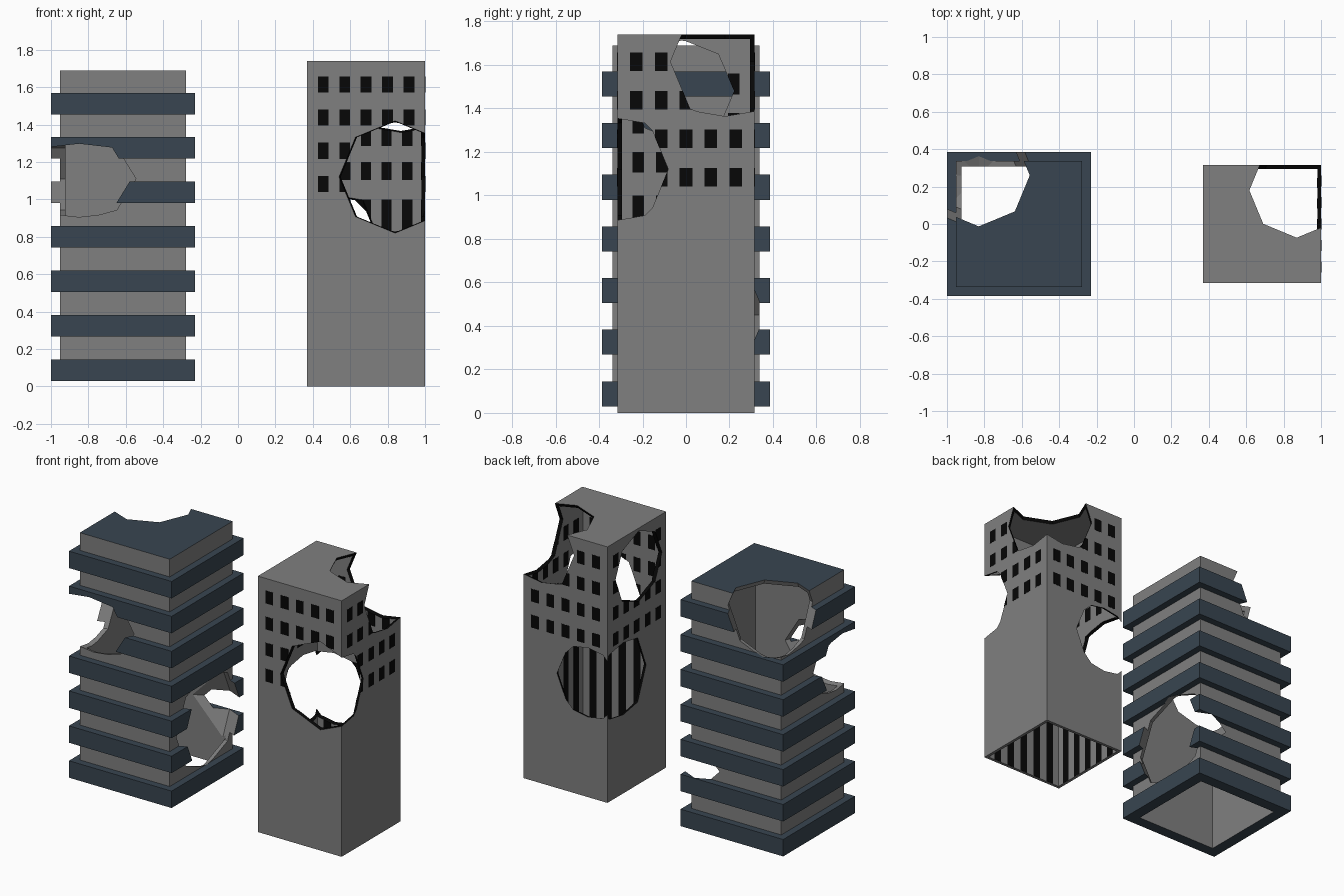
import bpy, bmesh
from mathutils import Matrix, Vector

if "Cube" in bpy.data.objects:
    bpy.data.objects.remove(bpy.data.objects["Cube"])


def material(name, rgb):
    m = bpy.data.materials.new(name)
    m.diffuse_color = (*rgb, 1)
    m.use_nodes = True
    m.node_tree.nodes["Principled BSDF"].inputs["Base Color"].default_value = m.diffuse_color
    return m


GREY = material("concrete", (0.214, 0.214, 0.214))
BLUE = material("blue_slate", (0.04, 0.06, 0.082))
BLACK = material("black_glass", (0.002, 0.002, 0.002))


def add_box(bm, lo, hi):
    lo, hi = Vector(lo), Vector(hi)
    size = hi - lo
    bmesh.ops.create_cube(bm, size=1, matrix=Matrix.Translation((lo + hi) / 2)
                          @ Matrix.Diagonal((*size, 1)))


def finish(name, bm):
    me = bpy.data.meshes.new(name)
    bm.to_mesh(me)
    bm.free()
    ob = bpy.data.objects.new(name, me)
    bpy.context.collection.objects.link(ob)
    return ob


def boxes(name, spans):
    bm = bmesh.new()
    for lo, hi in spans:
        add_box(bm, lo, hi)
    return finish(name, bm)


def blast(center, radii):
    # low-poly ball used to punch a ragged hole
    bm = bmesh.new()
    bmesh.ops.create_uvsphere(bm, u_segments=8, v_segments=4, radius=1,
                              matrix=Matrix.Translation(center)
                              @ Matrix.Diagonal((*radii, 1)))
    ob = finish("blast_cutter", bm)
    ob.hide_render = True
    return ob


def cut(ob, cutters):
    bpy.context.view_layer.objects.active = ob
    for c in cutters:
        mod = ob.modifiers.new("cut", 'BOOLEAN')
        mod.operation = 'DIFFERENCE'
        mod.solver = 'EXACT'
        mod.object = c
        bpy.ops.object.modifier_apply(modifier=mod.name)


def paint(ob, main, second, is_second):
    # second material goes on the faces picked by is_second
    ob.data.materials.clear()
    ob.data.materials.append(main)
    ob.data.materials.append(second)
    for p in ob.data.polygons:
        p.material_index = int(is_second(p))


def broken(p):
    # slanted faces are the broken edges of the holes
    return max(abs(n) for n in p.normal) < 0.999


def shell(name, cx, half, z0, top, t):
    # hollow tower, open at the bottom
    ob = boxes(name, [((cx - half, -half, z0), (cx + half, half, top))])
    r = half - t
    inner = boxes("inner_cutter", [((cx - r, -r, -0.5), (cx + r, r, top - t))])
    cut(ob, [inner])
    bpy.data.objects.remove(inner)
    return ob


# --- banded tower (left) ---
AX, AH, BH, A0, ATOP = -0.615, 0.338, 0.386, 0.03, 1.69
a_cuts = [blast((-0.85, -0.25, 1.11), (0.35, 0.28, 0.235)),
          blast((-0.83, 0.26, 1.60), (0.31, 0.31, 0.31)),
          blast((-0.33, 0.06, 0.45), (0.32, 0.35, 0.33))]
tower = shell("banded_tower_walls", AX, AH, A0, ATOP, 0.03)
cut(tower, a_cuts)
paint(tower, GREY, BLUE,
      lambda p: abs(p.normal.z) > 0.99 and not A0 + 0.005 < p.center.z < ATOP - 0.005)

for i in range(7):
    z = A0 + 0.2375 * i
    band = boxes(f"floor_band_{i + 1}", [((AX - BH, -BH, z), (AX + BH, BH, z + 0.115))])
    r = AH - 0.01
    hole = boxes("band_cutter", [((AX - r, -r, z - 0.1), (AX + r, r, z + 0.3))])
    cut(band, [hole] + a_cuts)
    bpy.data.objects.remove(hole)
    paint(band, BLUE, GREY, broken)

# --- windowed tower (right) ---
CX, CH, CTOP, T = 0.685, 0.315, 1.74, 0.02
c_cuts = [blast((0.84, -0.315, 1.12), (0.30, 0.30, 0.30)),
          blast((0.87, 0.18, 1.615), (0.305, 0.305, 0.305)),
          blast((0.515, 0.145, 0.78), (0.305, 0.305, 0.305)),
          blast((0.37, -0.02, 1.48), (0.25, 0.25, 0.24))]
block = shell("windowed_tower_walls", CX, CH, 0, CTOP, T)
cut(block, c_cuts)
paint(block, GREY, BLACK, broken)


def panes(dist, spans_z, pitch, half):
    # thin panes on all four walls at a given distance from the axis
    out = []
    e = 0.0015
    for s in (-1, 1):
        for k in range(-2, 3):
            u = k * pitch
            for z0, z1 in spans_z:
                out.append(((CX + u - half, s * dist - e, z0), (CX + u + half, s * dist + e, z1)))
                out.append(((CX + s * dist - e, u - half, z0), (CX + s * dist + e, u + half, z1)))
    return out


rows = [(1.04 + 0.177 * i, 1.126 + 0.177 * i) for i in range(4)]
windows = boxes("outer_windows", panes(CH, rows, 0.1145, 0.029))
inner_rows = [(0.002, 1.0)] + [(1.105 + 0.18 * i, 1.20 + 0.18 * i) for i in range(3)]
strips = boxes("inner_window_strips", panes(CH - T, inner_rows, 0.11, 0.027))
for ob in (windows, strips):
    cut(ob, c_cuts)
    paint(ob, BLACK, BLACK, broken)

for c in a_cuts + c_cuts:
    bpy.data.objects.remove(c)
